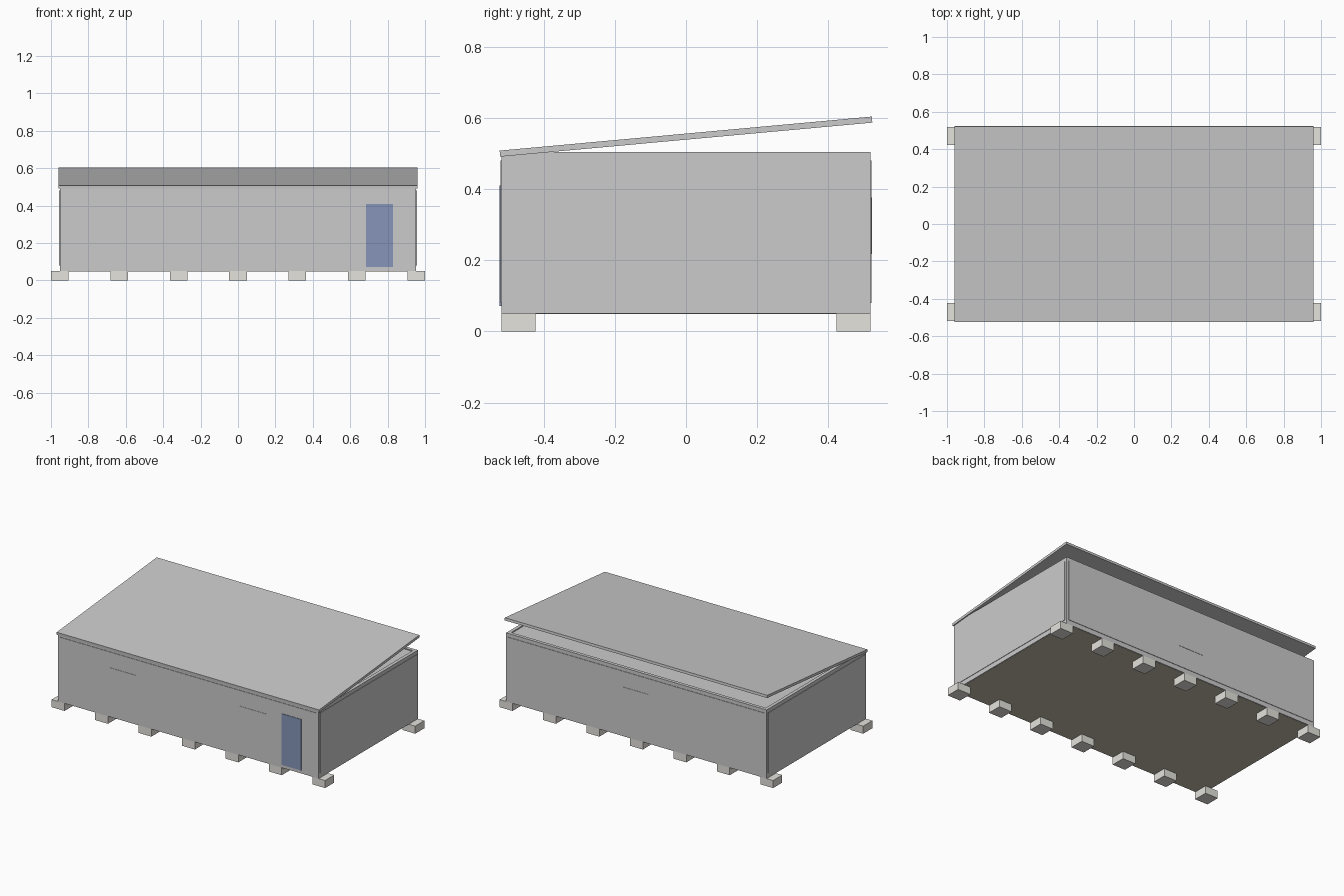
import bpy, bmesh, math
from mathutils import Vector

if "Cube" in bpy.data.objects:
    bpy.data.objects.remove(bpy.data.objects["Cube"])


def material(name, rgb):
    m = bpy.data.materials.new(name)
    m.diffuse_color = (*rgb, 1)
    m.use_nodes = True
    m.node_tree.nodes["Principled BSDF"].inputs["Base Color"].default_value = m.diffuse_color
    return m


def box(name, x, y, z, mat=None):
    """Box given as (min, max) ranges along each axis."""
    bm = bmesh.new()
    bmesh.ops.create_cube(bm, size=1)
    for v in bm.verts:
        v.co = Vector([r[0] + (c + 0.5) * (r[1] - r[0]) for c, r in zip(v.co, (x, y, z))])
    me = bpy.data.meshes.new(name)
    bm.to_mesh(me)
    bm.free()
    ob = bpy.data.objects.new(name, me)
    bpy.context.collection.objects.link(ob)
    if mat:
        me.materials.append(mat)
    return ob


def span(s, a, b):
    """Range a..b mirrored to the side given by sign s."""
    return tuple(sorted((s * a, s * b)))


concrete = material("concrete", (0.78, 0.77, 0.72))
floor_mat = material("floor_board", (0.55, 0.51, 0.40))
blue = material("door_blue", (0.24, 0.30, 0.48))

X, Y, T = 0.953, 0.518, 0.022
Z0, Z1 = 0.05, 0.504

# footing blocks, seven along each long side
for i in range(7):
    cx = -0.953 + i * 0.953 / 3
    for s, side in ((-1, "front"), (1, "back")):
        box(f"footing_{side}_{i}", (cx - 0.047, cx + 0.047), span(s, 0.423, Y), (0, Z0), concrete)

# frame: bottom and top beams, corner posts
for za, zb, level in ((Z0, 0.08, "bottom"), (0.48, Z1, "top")):
    for s in (-1, 1):
        box(f"{level}_long_beam", (-X, X), span(s, Y - T, Y), (za, zb))
        box(f"{level}_end_beam", span(s, X - T, X), (-Y + T, Y - T), (za, zb))
for sx in (-1, 1):
    for sy in (-1, 1):
        box("corner_post", span(sx, X - T, X), span(sy, Y - T, Y), (0.08, 0.48))

# floor and ceiling inside the frame
box("floor", (-X + 0.006, X - 0.006), (-Y + 0.006, Y - 0.006), (Z0 - 0.0008, 0.07), floor_mat)
box("ceiling", (-X + T, X - T), (-Y + T, Y - T), (0.48, 0.497))

# wall panels standing slightly proud of the frame
for s, side in ((-1, "front"), (1, "back")):
    box(f"{side}_wall", (-0.938, 0.938), span(s, Y - T, Y + 0.003), (0.08, 0.48))
for s, side in ((-1, "left"), (1, "right")):
    box(f"{side}_wall", span(s, X - T, X + 0.003), (-0.502, 0.502), (0.08, 0.48))

# flush windows: two in front, one at the back
for cx, s in ((-0.477, -1), (0.477, -1), (0, 1)):
    box("window", (cx - 0.096, cx + 0.096), span(s, Y - 0.01, Y + 0.005), (0.218, 0.377))

# door
box("door", (0.685, 0.828), (-0.524, -0.508), (0.072, 0.41), blue)

# sloping roof sheet, high at the back
angle = math.atan2(0.096, 1.05)
roof = box("roof", (-0.96, 0.96), (-0.525, 0.525), (-0.0085, 0.0085))
roof.rotation_euler.x = angle
roof.location = (0, 0, 0.5475)
